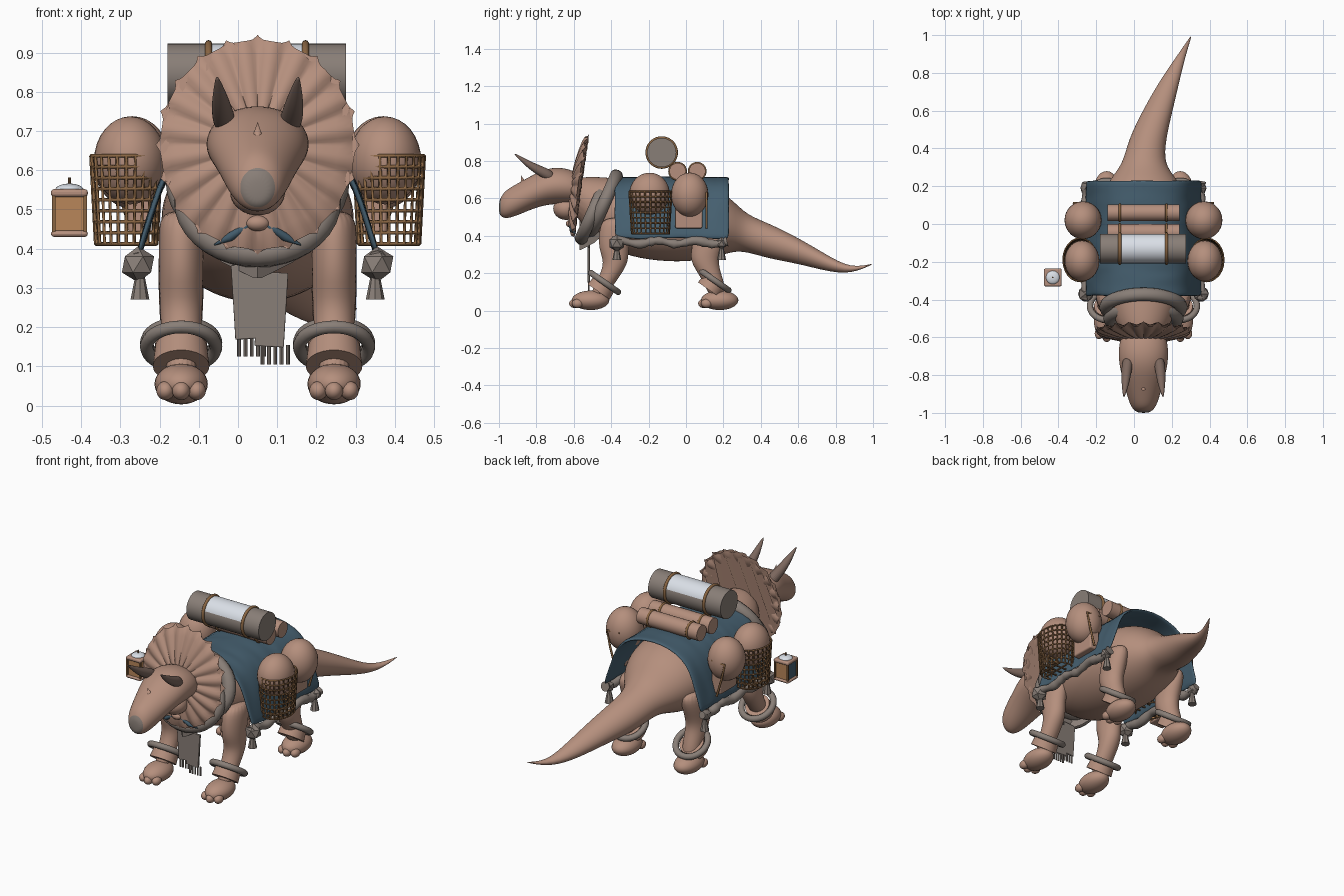
import bpy, bmesh, math, random
from math import sin, cos, pi, radians
from mathutils import Vector

random.seed(4)
if "Cube" in bpy.data.objects:
    bpy.data.objects.remove(bpy.data.objects["Cube"])

MID = 0.05  # the animal's own centre line


def material(name, *rgb):
    m = bpy.data.materials.new(name)
    m.use_nodes = True
    m.diffuse_color = (*rgb, 1)
    m.node_tree.nodes["Principled BSDF"].inputs["Base Color"].default_value = (*rgb, 1)
    return m


skin = material("clay skin", .46, .275, .205)
grey = material("warm grey cloth", .25, .21, .185)
blue = material("slate blue blanket", .06, .115, .16)
wood = material("brown wood", .25, .13, .055)
white = material("pale linen", .72, .76, .82)
amber = material("amber glass", .48, .24, .1)
horn = material("dark horn", .2, .135, .11)


def finish(ob, name, mat, angle=40):
    ob.name = name
    ob.data.materials.append(mat)
    bpy.ops.object.select_all(action='DESELECT')
    ob.select_set(True)
    bpy.context.view_layer.objects.active = ob
    bpy.ops.object.shade_smooth_by_angle(angle=radians(angle))
    return ob


def from_bmesh(bm, name, mat, angle=40):
    bmesh.ops.recalc_face_normals(bm, faces=bm.faces)
    me = bpy.data.meshes.new(name)
    bm.to_mesh(me)
    bm.free()
    ob = bpy.data.objects.new(name, me)
    bpy.context.collection.objects.link(ob)
    return finish(ob, name, mat, angle)


def grid(name, mat, rows, closed=False, caps=False, angle=40):
    """Skin a list of point rows with quads."""
    bm = bmesh.new()
    vs = [[bm.verts.new(p) for p in row] for row in rows]
    n = len(vs[0])
    for a, b in zip(vs, vs[1:]):
        for i in range(n if closed else n - 1):
            j = (i + 1) % n
            bm.faces.new((a[i], a[j], b[j], b[i]))
    if caps:
        bm.faces.new(vs[0])
        bm.faces.new(vs[-1])
    return from_bmesh(bm, name, mat, angle)


def loft(name, mat, sections, axis='y', sides=20):
    """Ellipse sections: centre x, y, z and two radii."""
    rows = []
    for x, y, z, ru, rv in sections:
        ring = [(ru * cos(2 * pi * i / sides), rv * sin(2 * pi * i / sides)) for i in range(sides)]
        rows.append([(x + u, y, z + v) if axis == 'y' else (x + u, y + v, z) for u, v in ring])
    ob = grid(name, mat, rows, True, True, 70)
    ob.modifiers.new("smooth", 'SUBSURF').levels = 2
    return ob


def ball(name, mat, loc, size):
    bpy.ops.mesh.primitive_uv_sphere_add(segments=28, ring_count=16, location=loc)
    ob = bpy.context.object
    ob.scale = size if isinstance(size, tuple) else (size,) * 3
    return finish(ob, name, mat)


def tube(name, mat, loc, r, depth, rot=(0, 0, 0), r2=None, sides=32):
    bpy.ops.mesh.primitive_cone_add(vertices=sides, radius1=r, radius2=r if r2 is None else r2,
                                    depth=depth, location=loc, rotation=rot)
    return finish(bpy.context.object, name, mat)


def ring(name, mat, loc, major, minor, rot=(0, 0, 0), scale=(1, 1, 1)):
    bpy.ops.mesh.primitive_torus_add(location=loc, rotation=rot, major_radius=major, minor_radius=minor,
                                     major_segments=36, minor_segments=10)
    bpy.context.object.scale = scale
    return finish(bpy.context.object, name, mat)


def box(name, mat, loc, size, bevel=.008, rot=(0, 0, 0)):
    bpy.ops.mesh.primitive_cube_add(size=1, location=loc, rotation=rot)
    ob = bpy.context.object
    ob.scale = size
    bpy.ops.object.transform_apply(location=False, rotation=False)
    if bevel:
        mod = ob.modifiers.new("bevel", 'BEVEL')
        mod.width, mod.segments = bevel, 3
    return finish(ob, name, mat)


def rope(name, mat, points, radii):
    cu = bpy.data.curves.new(name, 'CURVE')
    cu.dimensions, cu.bevel_depth, cu.use_fill_caps = '3D', 1, True
    sp = cu.splines.new('POLY')
    sp.points.add(len(points) - 1)
    for p, co, r in zip(sp.points, points, radii):
        p.co, p.radius = (*co, 1), r
    sp.use_smooth = True
    ob = bpy.data.objects.new(name, cu)
    cu.materials.append(mat)
    bpy.context.collection.objects.link(ob)
    return ob


# Body and tail in one skin
loft("body_and_tail", skin, [
    (MID, -.62, .62, .09, .09), (MID, -.5, .56, .16, .16), (MID, -.38, .51, .21, .2),
    (MID, -.2, .48, .25, .215), (MID, 0, .47, .25, .215), (MID, .15, .47, .23, .19),
    (MID, .25, .455, .17, .14), (MID, .32, .415, .11, .1), (.07, .45, .37, .1, .095),
    (.125, .6, .32, .08, .07), (.185, .75, .255, .055, .045), (.245, .88, .21, .025, .016),
    (.305, 1, .25, .002, .002)])

# Head, tapering to a rounded beak
head = loft("head", skin, [
    (MID, -.56, .65, .09, .07), (MID, -.6, .66, .125, .09), (MID, -.68, .67, .135, .1),
    (MID, -.76, .66, .128, .097), (MID, -.84, .625, .105, .09), (MID, -.92, .585, .085, .085),
    (MID, -.97, .565, .065, .075), (MID, -.99, .555, .045, .05), (MID, -1, .55, .025, .03)])
head.data.materials.append(grey)
for f in head.data.polygons:
    f.material_index = int(f.center.y < -.994)
ball("jaw_muscle", skin, (MID, -.64, .545), (.07, .07, .06))
tube("nose_horn", skin, (MID, -.875, .7), .016, .05, (.3, 0, 0), 0, 12)

# Scalloped fan frill
rows = []
for k in range(1, 13):
    t, row = k / 12, []
    for i in range(144):
        a = 2 * pi * i / 144
        wave = cos(20 * a)
        r = t * (1 + .022 * wave * t)
        z = .265 * r * sin(a)
        row.append((MID + .245 * r * cos(a), -.61 + .045 * t * t + .14 * z + .009 * wave * t, .665 + z))
    rows.append(row)
frill = grid("frill", skin, rows, True, True, 70)
mod = frill.modifiers.new("thickness", 'SOLIDIFY')
mod.thickness, mod.offset = .02, 0

# Neck scarf: two rolls, a front cloth, a knot and hanging ends
for y, z, major in ((-.44, .57, .185), (-.5, .52, .165)):
    ring("scarf_roll", grey, (MID, y, z), major, .036, (radians(66), 0, 0), (1.06, .9, 1))
grid("scarf_front", grey, [[(MID + s * w, -.57 + .14 * abs(s) * w / .15, z) for s in (-1, -.5, 0, .5, 1)]
                           for w, z in ((.18, .5), (.15, .42), (.09, .365), (.01, .325))])
ball("scarf_knot", skin, (MID, -.62, .465), (.03, .022, .02))
for s in (-1, 1):
    rope("knot_end", blue, [(MID + s * .02, -.62, .462), (MID + s * .07, -.61, .43), (MID + s * .11, -.59, .41)],
         (.008, .011, .002))
for x, z, lean in ((.025, .265, -.06), (.085, .245, .06)):
    box("scarf_end", grey, (x, -.52, z), (.075, .012, .19), .003, (0, lean, 0))
    for i in range(5):
        tube("scarf_fringe", grey, (x + (i - 2) * .016 + .01, -.52, z - .115), .005, .05, sides=8)

# Legs with cuffs, feet and toes; horns
for s in (-1, 1):
    x = MID + s * .195
    loft("front_leg", skin, [(x, -.36, .5, .05, .08), (x, -.37, .44, .06, .095), (x, -.39, .33, .056, .08),
                             (x, -.37, .26, .056, .065), (x, -.41, .18, .05, .055), (x, -.48, .07, .045, .045)], 'z')
    loft("hind_leg", skin, [(x, .14, .46, .05, .09), (x, .13, .38, .06, .09), (x, .095, .28, .058, .078),
                            (x, .115, .22, .055, .065), (x, .15, .15, .05, .055), (x, .17, .07, .045, .045)], 'z')
    for leg, fy, cy, cz in (("front", -.51, -.435, .15), ("hind", .18, .155, .16)):
        tilt = (radians(-35), 0, 0)
        ring(leg + "_cuff_ring", grey, (x, cy, cz), .088, .017, tilt)
        tube(leg + "_sleeve", skin, (x, cy - .015, cz - .025), .072, .06, tilt, .066)
        ball(leg + "_foot", skin, (x, fy, .055), (.068, .1, .052))
        for i in (-1, 0, 1):
            ball(leg + "_toe", skin, (x + i * .04, fy - .085 + abs(i) * .015, .038), (.023, .03, .024))
    hx = MID + s * .08
    loft("brow_horn", horn, [(hx, -.7, .71, .03, .035), (hx + s * .01, -.78, .745, .028, .03),
                             (hx + s * .016, -.85, .785, .02, .022), (hx + s * .024, -.92, .84, .003, .004)])

# Saddle blanket draped over the back
half = [(.31, .385), (.295, .44), (.27, .52), (.24, .6), (.19, .665), (.11, .705), (0, .72)]
arch = [(-d, z) for d, z in half] + [(d, z) for d, z in reversed(half[:-1])]
jit = lambda: random.uniform(-.004, .004)
blanket = grid("blanket", blue, [[(MID + d + jit(), -.38 + .61 * k / 20 + jit(), z + jit()) for d, z in arch]
                                 for k in range(21)], angle=80)
blanket.modifiers.new("thickness", 'SOLIDIFY').thickness = .014
blanket.modifiers.new("smooth", 'SUBSURF').levels = 1

for s in (-1, 1):
    # Lumpy trim with knots and tassels
    ys = [-.39 + .61 * k / 30 for k in range(31)]
    rope("blanket_trim", grey, [(MID + s * .305, y, .365 + .009 * sin(31 * y)) for y in ys],
         [random.uniform(.018, .028) for y in ys])
    for y, size in ((-.37, .046), (.19, .032)):
        bpy.ops.mesh.primitive_ico_sphere_add(subdivisions=1, radius=size, location=(MID + s * .305, y, .36))
        finish(bpy.context.object, "tassel_knot", grey, 10)
        tube("tassel", grey, (MID + s * .3, y, .305), .024, .07, r2=.01, sides=8)

    # Wicker basket and round bundles
    bx = MID + s * .335
    rows = [[(bx + (.078 + .012 * k / 8) * cos(2 * pi * i / 24), -.19 + (.1 + .014 * k / 8) * sin(2 * pi * i / 24),
              .412 + .225 * k / 8) for i in range(24)] for k in range(9)]
    basket = grid("basket", wood, rows, True)
    mod = basket.modifiers.new("wicker", 'WIREFRAME')
    mod.thickness, mod.use_boundary = .009, True
    for u in (-.04, 0, .04):
        box("basket_floor_slat", wood, (bx + u, -.19, .414), (.008, .17, .006), 0)
        box("basket_floor_slat", wood, (bx, -.19 + u, .414), (.14, .008, .006), 0)
    ball("front_bundle", skin, (MID + s * .325, -.195, .625), (.092, .108, .112))
    ball("rear_bundle", skin, (MID + s * .32, .02, .62), (.098, .1, .118))
    box("side_pouch", skin, (MID + s * .3, .015, .5), (.06, .145, .12))
    rope("hook", wood, [(MID + s * .29, .11, .635), (MID + s * .37, .11, .63), (MID + s * .35, .11, .54),
                        (MID + s * .32, .11, .44)], [.006] * 4)

# Bedroll, logs and binding straps
flat = (0, pi / 2, 0)
for x, depth in ((-.13, .1), (.0475, .255), (.225, .1)):
    roll = tube("bedroll", grey, (x, -.13, .845), .078, depth, flat, sides=40)
    if depth > .2:
        roll.data.materials.append(white)
        for f in roll.data.polygons:
            f.material_index = int(f.normal.x < -.35)
for y in (-.045, .06):
    tube("log", skin, (MID, y, .745), .044, .38, flat)
for x in (-.075, .172):
    ring("bedroll_strap", wood, (x, -.13, .845), .078, .009, flat)
    for y in (-.045, .06):
        ring("log_strap", wood, (x, y, .745), .043, .007, flat)

# Hanging lantern
lx, ly = -.43, -.283
box("lantern_base", skin, (lx, ly, .438), (.094, .094, .016))
box("lantern_top", skin, (lx, ly, .542), (.094, .094, .02))
glass = box("lantern_glass", amber, (lx, ly, .49), (.076, .076, .09), 0)
glass.data.materials.append(blue)
for f in glass.data.polygons:
    f.material_index = int(f.normal.x < -.5)
for u in (-.04, .04):
    for v in (-.04, .04):
        box("lantern_post", wood, (lx + u, ly + v, .49), (.009, .009, .095), 0)
ball("lantern_cap", white, (lx, ly, .55), (.036, .036, .016))
tube("lantern_handle", wood, (lx, ly, .57), .004, .022, sides=8)
